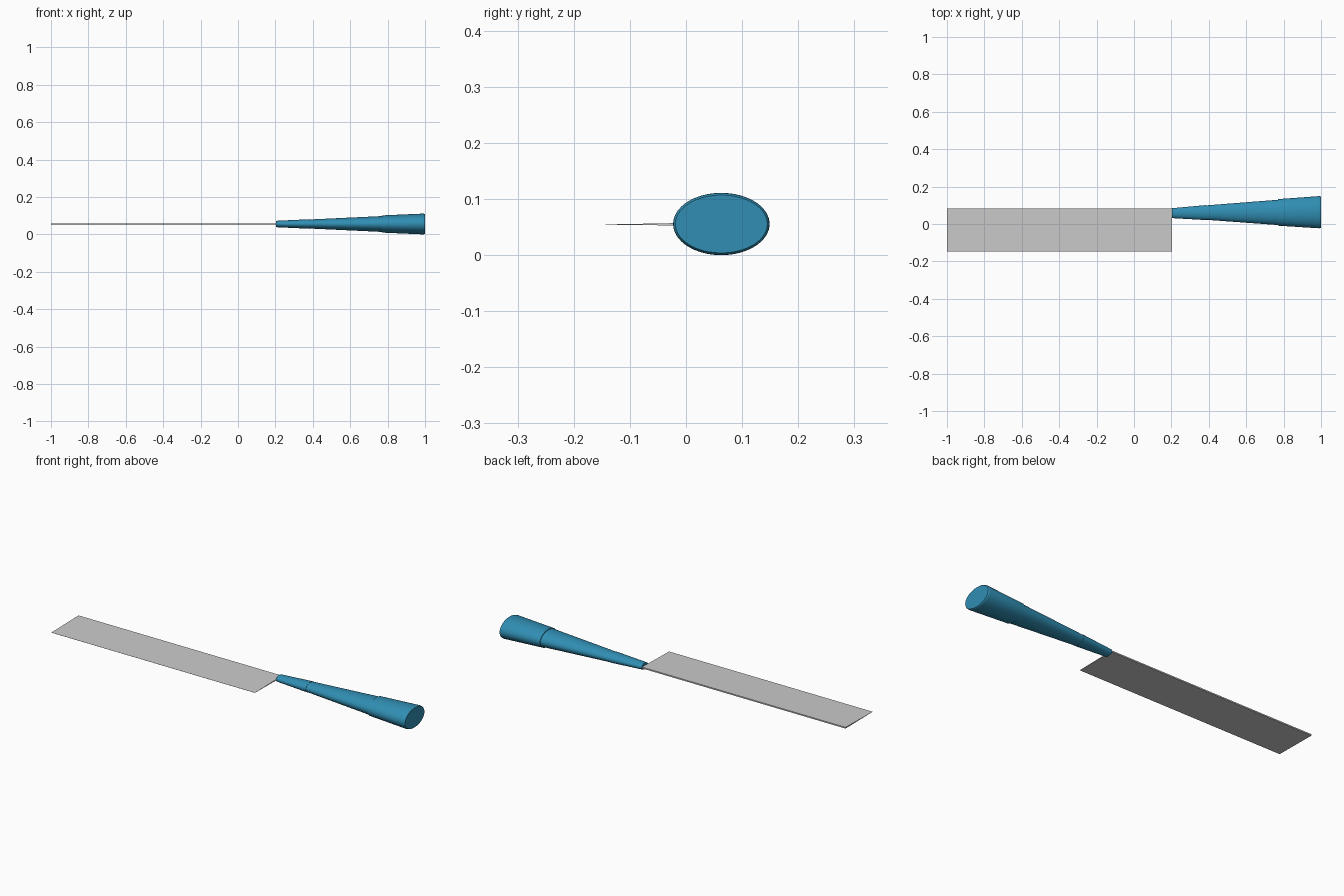
import bpy, bmesh, math

if "Cube" in bpy.data.objects:
    bpy.data.objects.remove(bpy.data.objects["Cube"])

ZC = 0.0555  # height of the handle axis and blade plane


def make_object(name, bm, color=None):
    bmesh.ops.recalc_face_normals(bm, faces=bm.faces[:])
    mesh = bpy.data.meshes.new(name)
    bm.to_mesh(mesh)
    bm.free()
    obj = bpy.data.objects.new(name, mesh)
    bpy.context.collection.objects.link(obj)
    if color:
        mesh.materials.append(color)
    return obj


def oval_loft(name, sections, material, sides=64):
    """Closed solid through oval sections (x, y centre, y radius, z radius)."""
    bm = bmesh.new()
    rings = []
    for x, yc, ry, rz in sections:
        rings.append([bm.verts.new((x, yc + ry * math.cos(a), ZC + rz * math.sin(a)))
                      for a in (2 * math.pi * i / sides for i in range(sides))])
    for a, b in zip(rings, rings[1:]):
        for i in range(sides):
            j = (i + 1) % sides
            bm.faces.new((a[i], a[j], b[j], b[i]))
    bm.faces.new(rings[0])
    bm.faces.new(rings[-1])
    obj = make_object(name, bm, material)
    bpy.ops.object.select_all(action='DESELECT')
    bpy.context.view_layer.objects.active = obj
    obj.select_set(True)
    bpy.ops.object.shade_smooth_by_angle(angle=math.radians(40))
    return obj


blue = bpy.data.materials.new("handle_blue")
blue.diffuse_color = (0.03, 0.27, 0.45, 1)
blue.use_nodes = True
blue.node_tree.nodes["Principled BSDF"].inputs["Base Color"].default_value = blue.diffuse_color

# Blade: thin wedge, thick along the back, tapering to the cutting edge
bm = bmesh.new()
profile = [(-0.147, -0.0013, -0.0009), (0.082, -0.0035, 0.0035)]
ends = []
for x in (-1.0, 0.203):
    (y0, a0, b0), (y1, a1, b1) = profile
    ends.append([bm.verts.new((x, y, ZC + z))
                 for y, z in ((y0, a0), (y1, a1), (y1, b1), (y0, b0))])
for i in range(4):
    j = (i + 1) % 4
    bm.faces.new((ends[0][i], ends[0][j], ends[1][j], ends[1][i]))
for end in ends:
    bm.faces.new(end)
make_object("blade", bm)

# Handle: front ferrule, grip and flared butt, with small steps between them
oval_loft("ferrule", [(0.203, 0.058, 0.0265, 0.0170),
                      (0.385, 0.061, 0.0400, 0.0255)], blue)
oval_loft("grip", [(0.380, 0.061, 0.0380, 0.0240),
                   (0.775, 0.062, 0.0680, 0.0425)], blue)
oval_loft("butt", [(0.770, 0.062, 0.0710, 0.0460),
                   (0.990, 0.063, 0.0860, 0.0555),
                   (0.996, 0.063, 0.0850, 0.0545),
                   (1.000, 0.063, 0.0820, 0.0515)], blue)
